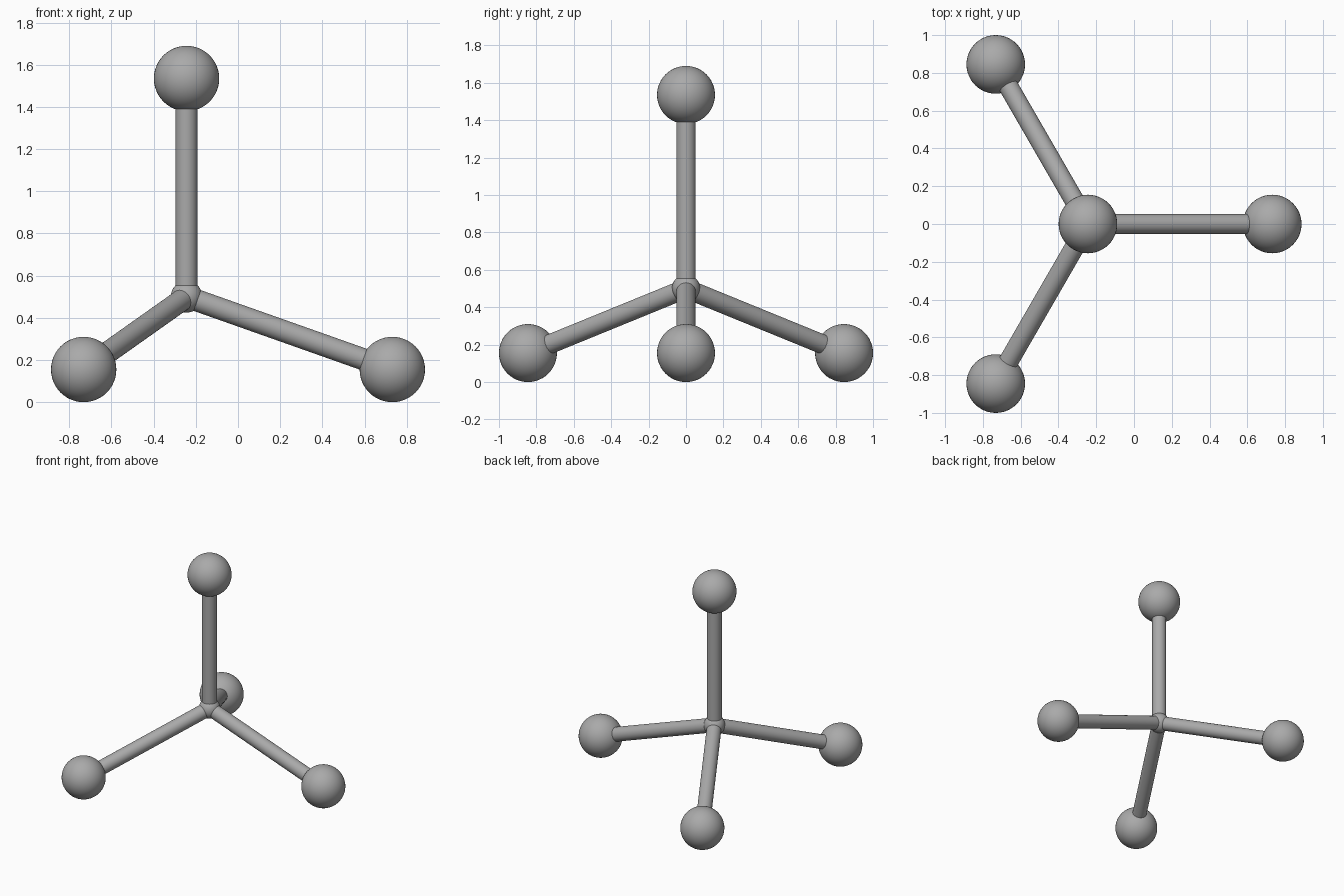
import bpy
import math
from mathutils import Vector

if "Cube" in bpy.data.objects:
    bpy.data.objects.remove(bpy.data.objects["Cube"], do_unlink=True)

ARM = 1.035        # centre of hub to centre of each ball
BALL_R = 0.155
ROD_R = 0.052
HUB_R = 0.075
HUB = Vector((-0.244, 0, BALL_R + ARM / 3))

grey = bpy.data.materials.new("plain grey")
grey.use_nodes = True
colour = (0.4, 0.4, 0.4, 1)
grey.diffuse_color = colour
grey.node_tree.nodes["Principled BSDF"].inputs["Base Color"].default_value = colour


def finish(name):
    obj = bpy.context.object
    obj.name = name
    obj.data.materials.append(grey)
    bpy.ops.object.shade_smooth_by_angle(angle=math.radians(40))


def ball(name, centre, radius):
    bpy.ops.mesh.primitive_uv_sphere_add(segments=48, ring_count=24, radius=radius, location=centre)
    finish(name)


def rod(name, start, end):
    axis = end - start
    bpy.ops.mesh.primitive_cylinder_add(
        vertices=32, radius=ROD_R, depth=axis.length, location=(start + end) / 2,
        rotation=axis.to_track_quat('Z', 'Y').to_euler())
    finish(name)


# Four tetrahedral directions: one up, three spread evenly below
directions = {"top": Vector((0, 0, 1))}
spread = math.sqrt(8) / 3
for i, side in enumerate(("left", "back_right", "front_right")):
    a = i * math.tau / 3
    directions[side] = Vector((spread * math.cos(a), spread * math.sin(a), -1 / 3))

# Central hub, then a rod and a ball in each direction
ball("hub", HUB, HUB_R)
for side, d in directions.items():
    tip = HUB + d * ARM
    rod(side + "_rod", HUB, tip)
    ball(side + "_ball", tip, BALL_R)
